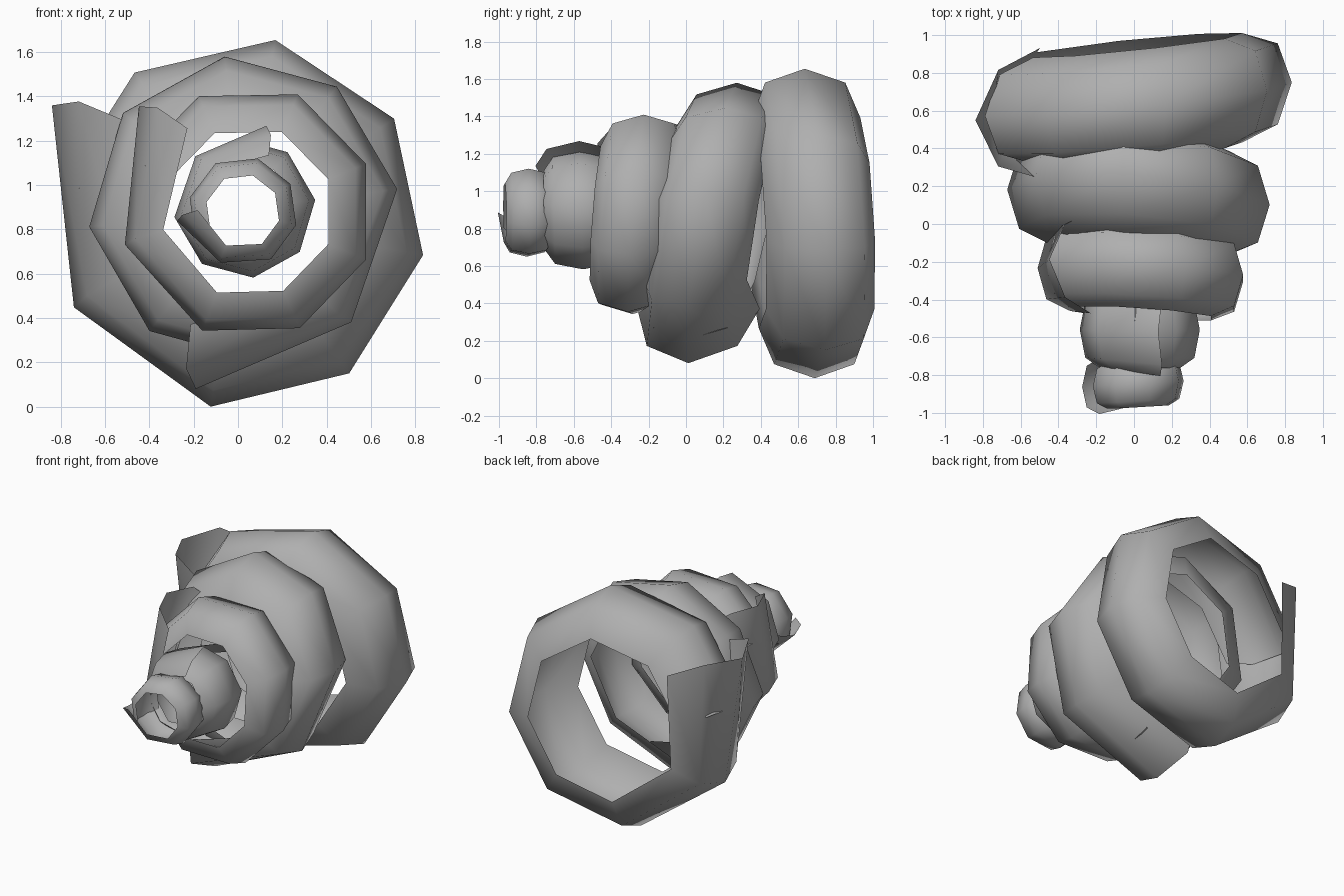
import bpy, bmesh
from math import sin, cos, radians

if "Cube" in bpy.data.objects:
    bpy.data.objects.remove(bpy.data.objects["Cube"])

# Stations around one coil: angle, radius factor, extra angle at the inner lip
STATIONS = [(168, .97, 0), (125, .985, 0), (79, 1, 0), (34, 1, 0), (-10, 1, 0),
            (-54, 1, 0), (-99, 1, 0), (-153, 1, -3), (-212, 1.19, -10)]
# C-shaped section: radius fraction, side offset, how much of the lip angle applies
SECTION = [(.68, -1, 1), (.91, -.74, .5), (1, 0, 0), (.91, .74, .5), (.68, 1, 1)]

# Mid-grey shell
grey = bpy.data.materials.new("shell_grey")
grey.diffuse_color = (.43, .43, .43, 1)
grey.use_nodes = True
grey.node_tree.nodes["Principled BSDF"].inputs["Base Color"].default_value = grey.diffuse_color


def coil(name, centre, radius, half_width, turn, slope_x, slope_z):
    """Open curved band wound once around the y axis, with a flared end."""
    cx, cy, cz = centre
    bm = bmesh.new()
    rows = []
    for ang, grow, lip in STATIONS:
        row = []
        for r, side, k in SECTION:
            a = radians(ang + turn + lip * k)
            x = radius * grow * r * cos(a)
            z = radius * grow * r * sin(a)
            y = cy + half_width * grow * side + slope_x * x + slope_z * z
            row.append(bm.verts.new((cx + x, y, cz + z)))
        rows.append(row)
    for a, b in zip(rows, rows[1:]):
        for i in range(len(SECTION) - 1):
            bm.faces.new((a[i], a[i + 1], b[i + 1], b[i]))
    bmesh.ops.recalc_face_normals(bm, faces=bm.faces)
    # Make the convex side face outward
    mid = rows[4][2]
    f = mid.link_faces[0]
    f.normal_update()
    if f.normal.x * (mid.co.x - cx) + f.normal.z * (mid.co.z - cz) < 0:
        bmesh.ops.reverse_faces(bm, faces=bm.faces)
    mesh = bpy.data.meshes.new(name)
    bm.to_mesh(mesh)
    bm.free()
    mesh.materials.append(grey)
    ob = bpy.data.objects.new(name, mesh)
    bpy.context.collection.objects.link(ob)
    for p in mesh.polygons:
        p.use_smooth = True
    return ob


# Coils from the wide back to the narrow front
coil("back_coil", (.008, .66, .83), .84, .29, 0, .10, -.05)
coil("second_coil", (.025, .14, .885), .70, .275, 107, -.08, .18)
coil("middle_coil", (.045, -.255, .88), .575, .222, -12, -.06, .08)
coil("fourth_coil", (.03, -.56, .90), .32, .20, -73, 0, -.03)
coil("front_coil", (.02, -.845, .88), .25, .125, 40, .06, 0)
